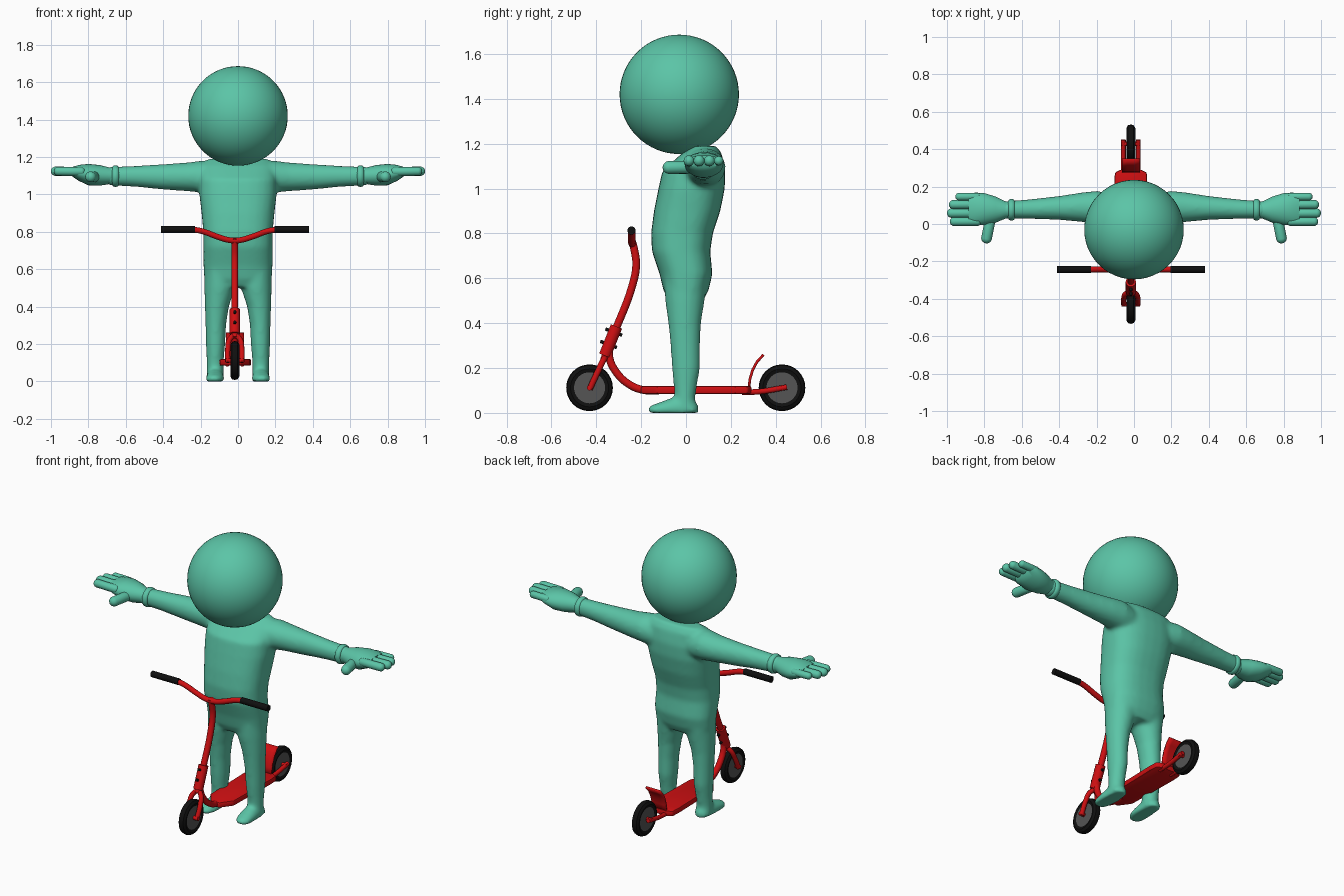
import bpy, bmesh, math
from mathutils import Vector

if "Cube" in bpy.data.objects:
    bpy.data.objects.remove(bpy.data.objects["Cube"])

def material(name, rgb):
    m = bpy.data.materials.new(name)
    m.diffuse_color = (*rgb, 1)
    m.use_nodes = True
    m.node_tree.nodes["Principled BSDF"].inputs["Base Color"].default_value = m.diffuse_color
    return m

TEAL = material("teal", (0.105, 0.555, 0.385))
RED = material("red", (0.62, 0.005, 0.006))
BLACK = material("black", (0.005, 0.005, 0.005))
GREY = material("dark grey", (0.09, 0.09, 0.09))
X, Y, Z = Vector((1, 0, 0)), Vector((0, 1, 0)), Vector((0, 0, 1))
CX = -0.017  # scooter centre line

def activate(ob):
    bpy.ops.object.select_all(action='DESELECT')
    ob.select_set(True)
    bpy.context.view_layer.objects.active = ob

def finish(name, bm, mat, angle=40):
    bmesh.ops.recalc_face_normals(bm, faces=bm.faces)
    me = bpy.data.meshes.new(name)
    bm.to_mesh(me)
    bm.free()
    me.materials.append(mat)
    ob = bpy.data.objects.new(name, me)
    bpy.context.collection.objects.link(ob)
    activate(ob)
    bpy.ops.object.shade_smooth_by_angle(angle=math.radians(angle))
    return ob

def loft(bm, rings, u, v, power=2.0, n=28, floor=None):
    """Skin superellipse rings (centre, a, b) spanned by axes u and v."""
    loops = []
    for c, a, b in rings:
        loop = []
        for i in range(n):
            t = 2 * math.pi * i / n
            ct, st = math.cos(t), math.sin(t)
            p = Vector(c) + u * a * math.copysign(abs(ct) ** (2 / power), ct) \
                + v * b * math.copysign(abs(st) ** (2 / power), st)
            if floor is not None:
                p.z = max(p.z, floor)
            loop.append(bm.verts.new(p))
        loops.append(loop)
    for A, B in zip(loops, loops[1:]):
        for i in range(n):
            bm.faces.new((A[i], A[(i + 1) % n], B[(i + 1) % n], B[i]))
    bm.faces.new(loops[0][::-1])
    bm.faces.new(loops[-1])

def capsule(bm, p, q, r):
    p, q = Vector(p), Vector(q)
    rot = (q - p).to_track_quat('Z', 'Y')
    for v in bmesh.ops.create_uvsphere(bm, u_segments=16, v_segments=11, radius=r)["verts"]:
        v.co = rot @ v.co + (q if v.co.z > 0 else p)

def tube(name, pts, r, mat, smooth=True):
    cu = bpy.data.curves.new(name, 'CURVE')
    cu.dimensions = '3D'
    cu.bevel_depth, cu.bevel_resolution, cu.use_fill_caps = r, 3, True
    cu.resolution_u = 6
    if smooth:
        s = cu.splines.new('BEZIER')
        s.bezier_points.add(len(pts) - 1)
        for bp, p in zip(s.bezier_points, pts):
            bp.co = p
            bp.handle_left_type = bp.handle_right_type = 'AUTO'
    else:
        s = cu.splines.new('POLY')
        s.points.add(len(pts) - 1)
        for sp, p in zip(s.points, pts):
            sp.co = (*p, 1)
    ob = bpy.data.objects.new(name, cu)
    bpy.context.collection.objects.link(ob)
    activate(ob)
    bpy.ops.object.convert(target='MESH')
    ob = bpy.context.object
    ob.data.materials.clear()
    ob.data.materials.append(mat)
    bpy.ops.object.shade_smooth_by_angle(angle=math.radians(40))
    return ob

def lathe_x(name, profile, y, z, mat, n):
    """Revolve a closed (x, radius) profile around the wheel axle."""
    bm = bmesh.new()
    vs = [bm.verts.new((CX + x, 0, r)) for x, r in profile]
    es = [bm.edges.new((vs[i], vs[(i + 1) % len(vs)])) for i in range(len(vs))]
    bmesh.ops.spin(bm, geom=vs + es, cent=(0, 0, 0), axis=X, angle=2 * math.pi, steps=n, use_duplicate=False)
    bmesh.ops.remove_doubles(bm, verts=bm.verts, dist=1e-5)
    bmesh.ops.translate(bm, verts=bm.verts, vec=(0, y, z))
    return finish(name, bm, mat)

# ---- head
bm = bmesh.new()
bmesh.ops.create_uvsphere(bm, u_segments=48, v_segments=32, radius=0.266)
bmesh.ops.translate(bm, verts=bm.verts, vec=(0, -0.03, 1.42))
finish("head", bm, TEAL)

# ---- body: torso, legs, feet and arms fused into one smooth skin
bm = bmesh.new()
torso = [(1.19, .085, .05, .16), (1.155, .07, .09, .195), (1.08, .035, .14, .207), (1.0, .025, .148, .207),
         (.9, .005, .148, .195), (.8, -.018, .138, .186), (.72, -.022, .13, .185), (.62, 0, .118, .185),
         (.55, 0, .102, .181), (.505, 0, .08, .155)]
loft(bm, [((0, y, z), w, d) for z, y, d, w in torso], X, Y, 2.5)
leg = [(.62, .095, 0, .085, .1), (.5, .098, -.005, .082, .088), (.4, .113, -.006, .064, .073),
       (.3, .119, -.003, .055, .066), (.2, .12, 0, .052, .063), (.12, .122, -.003, .046, .052),
       (.06, .122, -.005, .045, .045), (.005, .122, 0, .047, .05)]
foot = [(.055, .122, .02, .022), (.035, .122, .043, .045), (-.03, .122, .047, .065), (-.08, .123, .05, .05),
        (-.125, .125, .048, .033), (-.155, .127, .036, .022), (-.169, .128, .016, .012)]
arm = [(.1, .06, 1.08, .1, .095), (.2, .087, 1.095, .09, .085), (.27, .09, 1.094, .08, .077),
       (.4, .086, 1.094, .064, .068), (.55, .08, 1.097, .053, .056), (.7, .075, 1.098, .046, .049)]
for s in (1, -1):
    loft(bm, [((s * x, y, z), a, b) for z, x, y, a, b in leg], X, Y)
    loft(bm, [((s * x, y, .012), a, h) for y, x, a, h in foot], X, Z, floor=0)
    loft(bm, [((s * x, y, z), a, b) for x, y, z, a, b in arm], Y, Z)
body = finish("body", bm, TEAL)
rm = body.modifiers.new("fuse", 'REMESH')
rm.mode, rm.voxel_size, rm.use_smooth_shade = 'VOXEL', 0.011, True
sm = body.modifiers.new("soften", 'SMOOTH')
sm.factor, sm.iterations = 0.5, 10
activate(body)
bpy.ops.object.convert(target='MESH')
body.data.shade_smooth()

# ---- hands with cuffs, four fingers and a thumb
palm = [(.65, .075, 1.098, .04, .043), (.69, .075, 1.1, .047, .045), (.74, .077, 1.102, .07, .055),
        (.80, .08, 1.106, .085, .057), (.85, .08, 1.115, .088, .043), (.885, .08, 1.121, .08, .026)]
fingers = [(.146, .955, .021), (.104, .99, .024), (.058, 1.0, .025), (.013, .985, .024)]
for s, side in ((1, "right"), (-1, "left")):
    bm = bmesh.new()
    loft(bm, [((s * x, y, z), a, b) for x, y, z, a, b in palm], Y, Z)
    for y, tip, r in fingers:
        capsule(bm, (s * .84, y, 1.122), (s * (tip - r), y, 1.124), r)
    capsule(bm, (s * .765, .04, 1.095), (s * .788, -.075, 1.094), .029)
    cuff = [(.637, .046), (.642, .055), (.655, .058), (.668, .055), (.673, .046)]
    loft(bm, [((s * x, .076, 1.098), r, r) for x, r in cuff], Y, Z)
    finish(side + "_hand", bm, TEAL, 60)

# ---- wheels
for y, end in ((-.43, "front"), (.428, "rear")):
    lathe_x(end + "_tyre", [(-.018, .066), (-.024, .085), (-.015, .1), (0, .104), (.015, .1), (.024, .085),
                            (.018, .066)], y, .112, BLACK, 32)
    lathe_x(end + "_hub", [(-.019, .0001), (-.019, .073), (.019, .073), (.019, .0001)], y, .112, GREY, 12)
    tube(end + "_axle", [(CX - .05, y, .112), (CX + .05, y, .112)], .012, RED, False)

# ---- steering: fork, stem, handlebar and grips
fork = [(-.038, -.43, .105), (-.037, -.395, .18), (-.026, -.372, .228), (0, -.362, .245)]
tube("fork", [(CX + x, y, z) for x, y, z in fork] + [(CX - x, y, z) for x, y, z in fork[-2::-1]], .014, RED)
tube("stem", [(CX, y, z) for y, z in ((-.366, .235), (-.32, .355), (-.24, .565), (-.222, .66), (-.229, .72),
                                      (-.24, .765))], .018, RED)
tube("head_tube", [(CX, -.362, .255), (CX, -.31, .385)], .028, RED, False)
half = [(.235, .813), (.18, .805), (.09, .773), (.04, .758)]
tube("handlebar", [(CX - x, -.242, z) for x, z in half] + [(CX, -.24, .753)]
     + [(CX + x, -.242, z) for x, z in half[::-1]], .016, RED)
for s, side in ((1, "right"), (-1, "left")):
    tube(side + "_grip", [(CX + s * .212, -.243, .813), (CX + s * .396, -.243, .813)], .019, BLACK, False)
for i, (y, z) in enumerate(((-.345, .305), (-.322, .36))):
    tube(f"clamp_bolt_{i + 1}", [(CX, y - .037, z + .014), (CX, y + .037, z - .014)], .008, BLACK, False)

# ---- frame tube from the head tube down to the deck
tube("frame_tube", [(CX, y, z) for y, z in ((-.338, .305), (-.342, .25), (-.31, .18), (-.25, .125), (-.19, .102),
                                            (-.12, .1))], .018, RED)

# ---- deck: tapered outline, extruded and bevelled
outline = [(.03, -.2), (.08, -.13), (.088, .22), (.085, .275), (.05, .292)]
bm = bmesh.new()
pts = outline + [(-x, y) for x, y in outline[::-1]]
face = bm.faces.new([bm.verts.new((CX + x, y, .085)) for x, y in pts])
top = bmesh.ops.extrude_face_region(bm, geom=[face])
bmesh.ops.translate(bm, vec=(0, 0, .034), verts=[v for v in top["geom"] if isinstance(v, bmesh.types.BMVert)])
bmesh.ops.bevel(bm, geom=bm.edges[:], offset=.008, segments=2, affect='EDGES', profile=.5)
finish("deck", bm, RED, 35)

# ---- rear stays and curved brake fender
for s, side in ((1, "right"), (-1, "left")):
    tube(side + "_rear_stay", [(CX + s * .04, .25, .092), (CX + s * .04, .33, .095), (CX + s * .04, .45, .115)],
         .013, RED)
bm = bmesh.new()
path = [(.285, .1), (.291, .15), (.303, .19), (.322, .225), (.35, .255)]
rows = [[bm.verts.new((CX + x, y, z)) for x in (-.048, -.02, .02, .048)] for y, z in path]
for A, B in zip(rows, rows[1:]):
    for i in range(3):
        bm.faces.new((A[i], A[i + 1], B[i + 1], B[i]))
fender = finish("brake_fender", bm, RED)
fender.modifiers.new("thickness", 'SOLIDIFY').thickness = .012
